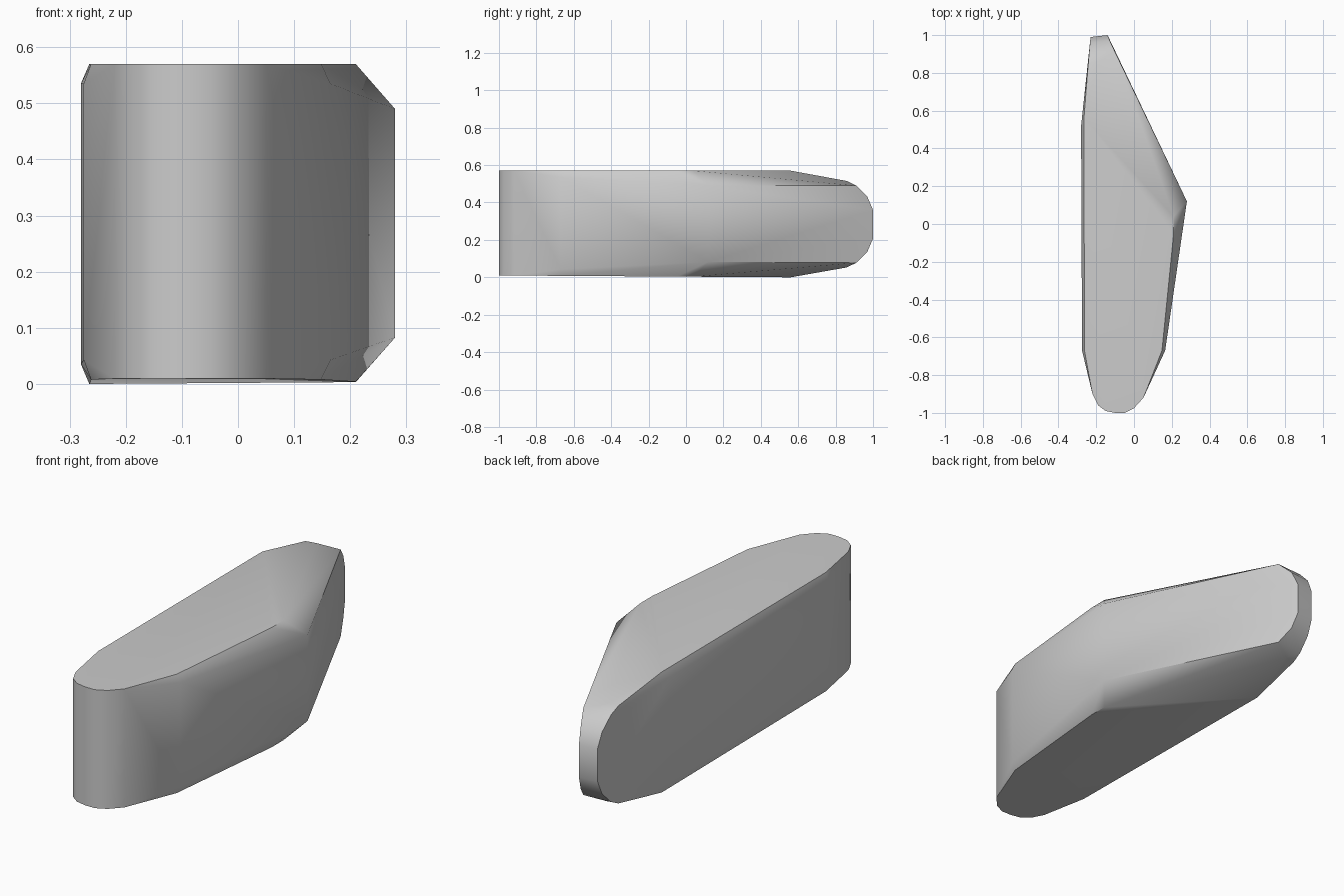
import bpy
import bmesh
import math

cube = bpy.data.objects.get("Cube")
if cube:
    bpy.data.objects.remove(cube, do_unlink=True)

# Plain grey finish
grey = bpy.data.materials.new("plain_grey")
grey.use_nodes = True
colour = (0.6, 0.6, 0.6, 1.0)
grey.diffuse_color = colour
grey.node_tree.nodes["Principled BSDF"].inputs["Base Color"].default_value = colour

TOP = 0.57

# Rounded front end, running the full height
front_outline = [(-0.262, -0.67), (-0.22, -0.9), (-0.19, -0.96), (-0.15, -0.99),
                 (-0.1, -1), (-0.05, -1), (0, -0.975), (0.05, -0.92), (0.148, -0.67)]
points = [(x, y, TOP) for x, y in front_outline]

# Flat side wall, its thin bevel and the wide shoulder
points += [(-0.275, -0.67, 0.535), (-0.28, 0.52, 0.535), (-0.265, 0.56, TOP),
           (0.165, -0.67, 0.535), (0.21, -0.05, TOP), (0.21, 0.04, TOP),
           (0.28, 0.12, 0.49)]

# Rounded tip: each row holds wall x, slope x, y and height
for wall_x, slope_x, y, z in [(-0.242, -0.19, 0.86, 0.515), (-0.238, -0.1, 0.91, 0.49),
                              (-0.233, -0.128, 0.97, 0.43), (-0.23, -0.14, 1, 0.36)]:
    points += [(wall_x, y - 0.01, z), (slope_x, y, z)]


def underside(x, y, z):
    """Mirror a point downwards, with a slight fall towards the back."""
    return x, y, max(0, 0.58 - z - 0.0065 * (y + 1))


# Wrap the points in one closed shell
bm = bmesh.new()
for p in points:
    bm.verts.new(p)
    bm.verts.new(underside(*p))
hull = bmesh.ops.convex_hull(bm, input=bm.verts)
loose = {v for v in hull["geom_interior"] + hull["geom_unused"]
         if isinstance(v, bmesh.types.BMVert) and not v.link_faces}
bmesh.ops.delete(bm, geom=list(loose), context="VERTS")
bmesh.ops.dissolve_limit(bm, angle_limit=math.radians(1), verts=bm.verts, edges=bm.edges)
bmesh.ops.recalc_face_normals(bm, faces=bm.faces)

mesh = bpy.data.meshes.new("wedge_body")
bm.to_mesh(mesh)
bm.free()
mesh.materials.append(grey)
body = bpy.data.objects.new("wedge_body", mesh)
bpy.context.collection.objects.link(body)

# Soft shading with crisp main edges
bpy.ops.object.select_all(action="DESELECT")
body.select_set(True)
bpy.context.view_layer.objects.active = body
bpy.ops.object.shade_smooth_by_angle(angle=math.radians(40))
